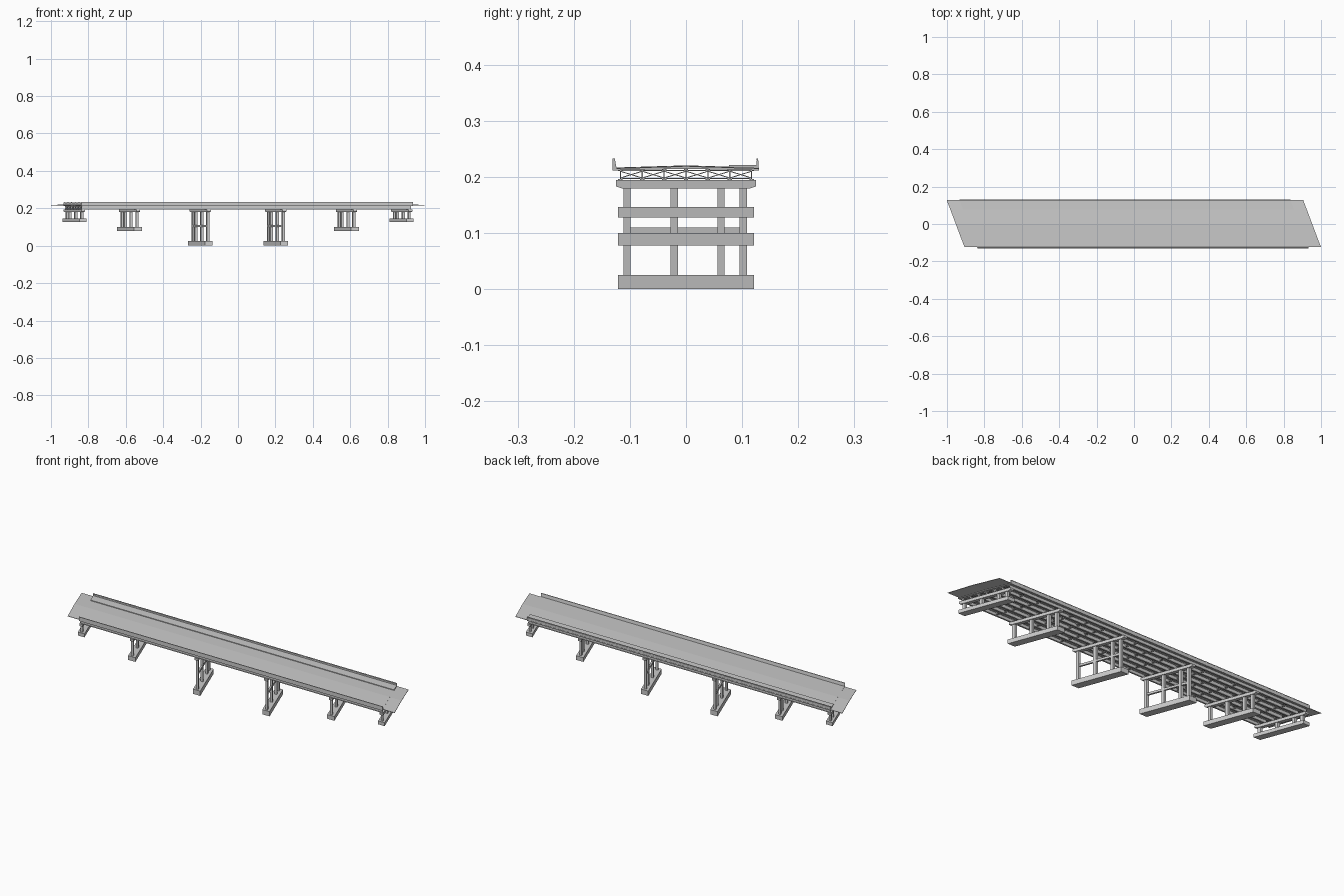
import bpy, math

if "Cube" in bpy.data.objects:
    bpy.data.objects.remove(bpy.data.objects["Cube"])

SKEW = 0.377   # plan shear of the whole bridge


def prisms(name, parts):
    """One object from (y,z profile, u0, u1) extrusions, sheared in plan."""
    verts, faces = [], []
    for prof, u0, u1 in parts:
        area = sum(a[0] * b[1] - b[0] * a[1] for a, b in zip(prof, prof[1:] + prof[:1]))
        if area < 0:
            prof = prof[::-1]
        b, n = len(verts), len(prof)
        for u in (u0, u1):
            verts += [(u - SKEW * y, y, z) for y, z in prof]
        faces.append([b + i for i in reversed(range(n))])
        faces.append([b + n + i for i in range(n)])
        for i in range(n):
            j = (i + 1) % n
            faces.append([b + i, b + j, b + n + j, b + n + i])
    me = bpy.data.meshes.new(name)
    me.from_pydata(verts, [], faces)
    ob = bpy.data.objects.new(name, me)
    bpy.context.collection.objects.link(ob)
    return ob


def rect(y0, y1, z0, z1):
    return [(y0, z0), (y1, z0), (y1, z1), (y0, z1)]


def bar(a, b, t):
    dy, dz = b[0] - a[0], b[1] - a[1]
    k = t / 2 / math.hypot(dy, dz)
    ny, nz = -dz * k, dy * k
    return [(a[0] + ny, a[1] + nz), (b[0] + ny, b[1] + nz),
            (b[0] - ny, b[1] - nz), (a[0] - ny, a[1] - nz)]


END = 0.885     # deck half length on the centreline
TIP = 0.953     # approach slab end

# cambered deck slab
prisms("deck_slab", [([(-0.13, 0.2115), (0, 0.2145), (0.13, 0.2115),
                       (0.13, 0.2165), (0, 0.2205), (-0.13, 0.2165)], -END, END)])

# thin approach slabs
slab = [(-0.124, 0.2140), (0, 0.2180), (0.129, 0.2140),
        (0.129, 0.2160), (0, 0.2200), (-0.124, 0.2160)]
prisms("approach_slabs", [(slab, -TIP, -END), (slab, END, TIP)])

# front concrete barrier and rear sidewalk
prisms("front_barrier", [([(-0.131, 0.2115), (-0.123, 0.2115), (-0.1245, 0.219),
                           (-0.127, 0.233), (-0.131, 0.233)], -END, END)])
prisms("sidewalk", [(rect(0.077, 0.128, 0.214, 0.2215), -END, END)])

# rear parapet with short posts and a top rail
rail = [(rect(0.1255, 0.129, 0.2115, 0.229), -END, END),
        (rect(0.126, 0.1285, 0.2305, 0.2325), -END, END)]
N = 90
for i in range(N + 1):
    u = -END + 0.004 + (2 * END - 0.008) * i / N
    rail.append((rect(0.1262, 0.1283, 0.229, 0.233), u - 0.002, u + 0.002))
prisms("rear_parapet_rail", rail)

# seven steel I-girders
GY = [-0.117 + 0.039 * i for i in range(7)]
parts = []
for y in GY:
    zt = 0.2125 + 0.002 * (1 - abs(y) / 0.13)
    parts.append(([(y - 0.004, 0.194), (y + 0.004, 0.194), (y + 0.004, 0.196),
                   (y + 0.001, 0.196), (y + 0.001, zt - 0.002), (y + 0.004, zt - 0.002),
                   (y + 0.004, zt), (y - 0.004, zt), (y - 0.004, zt - 0.002),
                   (y - 0.001, zt - 0.002), (y - 0.001, 0.196), (y - 0.004, 0.196)],
                  -END + 0.005, END - 0.005))
prisms("girders", parts)

# X cross frames between the girders
SUPPORTS = [-0.875, -0.58, -0.202, 0.202, 0.58, 0.875]
frames = [SUPPORTS[-1]]
for a, b in zip(SUPPORTS, SUPPORTS[1:]):
    k = round((b - a) / 0.095)
    frames += [a + (b - a) * i / k for i in range(k)]
parts = []
for u in frames:
    for a, b in zip(GY, GY[1:]):
        for p, q in (((a, 0.198), (b, 0.210)), ((a, 0.210), (b, 0.198)),
                     ((a, 0.197), (b, 0.197)), ((a, 0.211), (b, 0.211))):
            parts.append((bar(p, q, 0.0016), u - 0.001, u + 0.001))
prisms("cross_frames", parts)

# piers: footing, columns, cap and, on the tall ones, a strut
COLS = [-0.105, -0.021, 0.0625, 0.102]
for i, c in enumerate(SUPPORTS):
    h = [0.128, 0.078, 0.0][min(i, 5 - i)]
    ft = h + [0.018, 0.022, 0.025][min(i, 5 - i)]
    w = 0.019 if i in (0, 5) else 0.021
    tag = "pier_%d_" % (i + 1)
    prisms(tag + "footing", [(rect(-0.121, 0.121, h, ft), c - w, c + w)])
    prisms(tag + "columns", [(rect(y - 0.0063, y + 0.0063, ft, 0.18), c - 0.0065, c + 0.0065)
                             for y in COLS])
    prisms(tag + "cap", [([(-0.125, 0.194), (-0.125, 0.183), (-0.113, 0.179),
                           (0.113, 0.179), (0.125, 0.183), (0.125, 0.194)],
                          c - 0.010, c + 0.010)])
    if i in (2, 3):
        prisms(tag + "strut", [(rect(-0.105, 0.102, 0.099, 0.110), c - 0.005, c + 0.005)])
